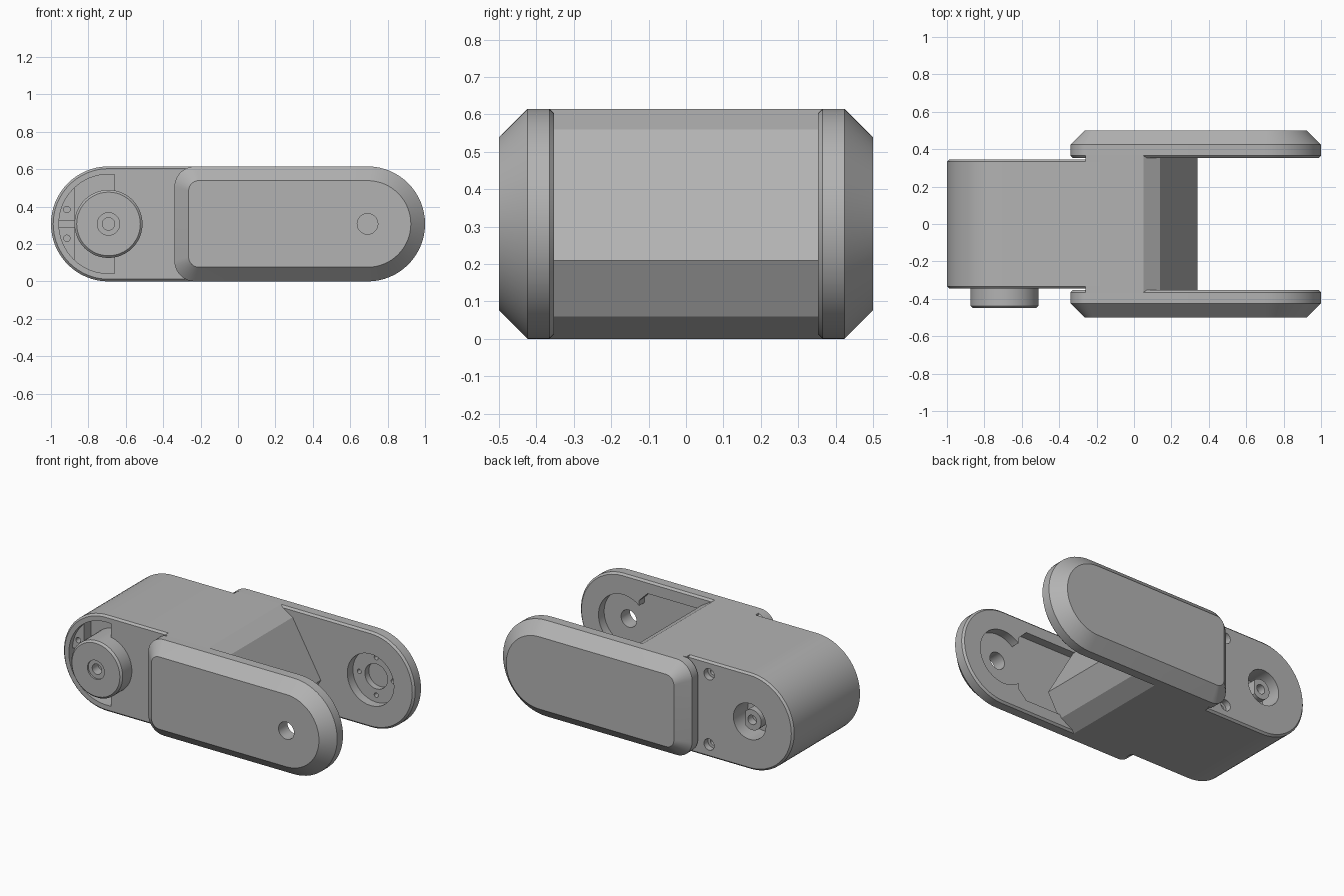
import bpy, bmesh
from math import cos, sin, radians

if "Cube" in bpy.data.objects:
    bpy.data.objects.remove(bpy.data.objects["Cube"])

grey = bpy.data.materials.new("plain grey")
grey.use_nodes = True
colour = (0.45, 0.45, 0.45, 1)
grey.diffuse_color = colour
grey.node_tree.nodes["Principled BSDF"].inputs["Base Color"].default_value = colour

H = 0.615          # full height
R = H / 2          # end radius, also the axis height
AXIS = 1 - R       # distance of both pivots from the centre
SIDE = 0.345       # half width of the body


def arc(x, z, r, start, end, steps=32):
    """Points on an arc in the xz plane, angles in degrees."""
    angles = [radians(start + (end - start) * i / steps) for i in range(steps + 1)]
    return [(x + r * cos(a), z + r * sin(a)) for a in angles]


def loft(name, rings):
    """Closed solid through rings of (y, xz outline)."""
    bm = bmesh.new()
    loops = [[bm.verts.new((x, y, z)) for x, z in pts] for y, pts in rings]
    n = len(loops[0])
    for a, b in zip(loops, loops[1:]):
        for i in range(n):
            j = (i + 1) % n
            bm.faces.new((a[i], a[j], b[j], b[i]))
    bm.faces.new(loops[0])
    bm.faces.new(loops[-1])
    bmesh.ops.recalc_face_normals(bm, faces=bm.faces)
    mesh = bpy.data.meshes.new(name)
    bm.to_mesh(mesh)
    bm.free()
    mesh.materials.append(grey)
    obj = bpy.data.objects.new(name, mesh)
    bpy.context.collection.objects.link(obj)
    return obj


def prism(name, pts, y0, y1):
    return loft(name, [(y0, pts), (y1, pts)])


def cylinder(name, x, z, r, y0, y1):
    return prism(name, arc(x, z, r, 0, 360 * 47 / 48, 47), y0, y1)


def box(name, x0, x1, z0, z1, y0, y1):
    return prism(name, [(x0, z0), (x1, z0), (x1, z1), (x0, z1)], y0, y1)


def cut(target, *cutters):
    """Subtract each cutter in turn, then drop it."""
    bpy.context.view_layer.objects.active = target
    for cutter in cutters:
        cutter.hide_render = True
        mod = target.modifiers.new("cut", "BOOLEAN")
        mod.operation = "DIFFERENCE"
        mod.solver = "EXACT"
        mod.object = cutter
        bpy.ops.object.modifier_apply(modifier=mod.name)
        bpy.data.objects.remove(cutter)


# Body: rounded block with lightly chamfered sides
def body_outline(inset):
    return arc(-AXIS, R, R - inset, 90, 270) + [(-0.1, inset), (-0.1, H - inset)]


body = loft("body", [(-SIDE, body_outline(0.012)), (-SIDE + 0.012, body_outline(0)),
                     (SIDE - 0.012, body_outline(0)), (SIDE, body_outline(0.012))])

# Front recess behind the wheel, back shaft hole and bolt holes
recess = arc(-AXIS, R, 0.265, 90, 270) + [(-0.66, R - 0.265), (-0.66, R + 0.265)]
cut(body,
    prism("recess_cutter", recess, -0.5, -0.24),
    cylinder("shaft_hole_cutter", -AXIS, R, 0.115, 0.2, 0.5))
for side in (-1, 1):
    z = R + side * 0.225
    cut(body,
        cylinder("bolt_head_cutter", -0.405, z, 0.036, SIDE - 0.04, 0.5),
        cylinder("bolt_cutter", -0.405, z, 0.018, SIDE - 0.1, 0.5))

# Ledge in the recess with a slot and two screw holes
ledge = prism("recess_ledge", arc(-AXIS, R, 0.268, 133, 227), -0.31, -0.235)
cut(ledge, box("slot_cutter", -1, -0.8, R - 0.018, R + 0.018, -0.4, -0.29))
for side in (-1, 1):
    cut(ledge, cylinder("screw_cutter", -0.915, R + side * 0.077, 0.017, -0.4, -0.27))

# Wheel on the front, with a stepped centre hole
wheel = loft("front_wheel", [(y, arc(-AXIS, R, r, 0, 352.5, 47)) for y, r in
                             ((-0.45, 0.17), (-0.438, 0.182), (-0.23, 0.182))])
cut(wheel,
    cylinder("wheel_step_cutter", -AXIS, R, 0.06, -0.5, -0.44),
    cylinder("wheel_hole_cutter", -AXIS, R, 0.033, -0.5, -0.38))

# Flat-sided shaft inside the back hole
shaft = prism("back_shaft", arc(-AXIS, R, 0.065, 45, 315), 0.19, 0.32)
cut(shaft, cylinder("shaft_bore_cutter", -AXIS, R, 0.03, 0.27, 0.4))

# Web joining the two fork plates
web = prism("fork_web", [(-0.26, 0), (0.15, 0), (0.255, 0.06), (0.34, 0.21),
                         (0.14, 0.56), (0.05, H), (-0.26, H)], -0.37, 0.37)


# Fork plates: long rounded plates with a wide outer chamfer
def plate_outline(inset):
    corner = max(0.055, 0.11 - inset)
    left, low, high = -0.34 + inset, inset, H - inset
    return (arc(AXIS, R, R - inset, -90, 90)
            + arc(left + corner, high - corner, corner, 90, 180, 10)
            + arc(left + corner, low + corner, corner, 180, 270, 10))


plates = {}
for name, side in (("front_fork_plate", -1), ("back_fork_plate", 1)):
    plates[side] = loft(name, [(side * y, plate_outline(inset)) for y, inset in
                               ((0.353, 0.012), (0.365, 0), (0.424, 0), (0.5, 0.076))])

# Front plate: through hole, round pocket and wide inner channel
cut(plates[-1],
    cylinder("pivot_hole_cutter", AXIS, R, 0.055, -0.6, -0.2),
    cylinder("pivot_pocket_cutter", AXIS, R, 0.175, -0.41, -0.2),
    prism("channel_cutter", [(0.12, 0.08), (0.52, 0.08), (0.58, 0.14),
                             (0.58, H - 0.14), (0.52, H - 0.08), (0.12, H - 0.08)],
          -0.41, -0.2))

# Back plate: round pocket with a centre recess and four screw holes
cut(plates[1],
    cylinder("horn_pocket_cutter", AXIS, R, 0.165, 0.2, 0.41),
    cylinder("horn_centre_cutter", AXIS, R, 0.08, 0.2, 0.45))
for k in range(4):
    a = radians(90 * k)
    cut(plates[1], cylinder("horn_screw_cutter", AXIS + 0.12 * cos(a), R + 0.12 * sin(a),
                            0.014, 0.2, 0.45))

# Smooth round surfaces, keep crisp edges
bpy.ops.object.select_all(action="DESELECT")
for obj in (body, ledge, wheel, shaft, web, plates[-1], plates[1]):
    obj.select_set(True)
bpy.context.view_layer.objects.active = body
bpy.ops.object.shade_smooth_by_angle(angle=radians(25))
